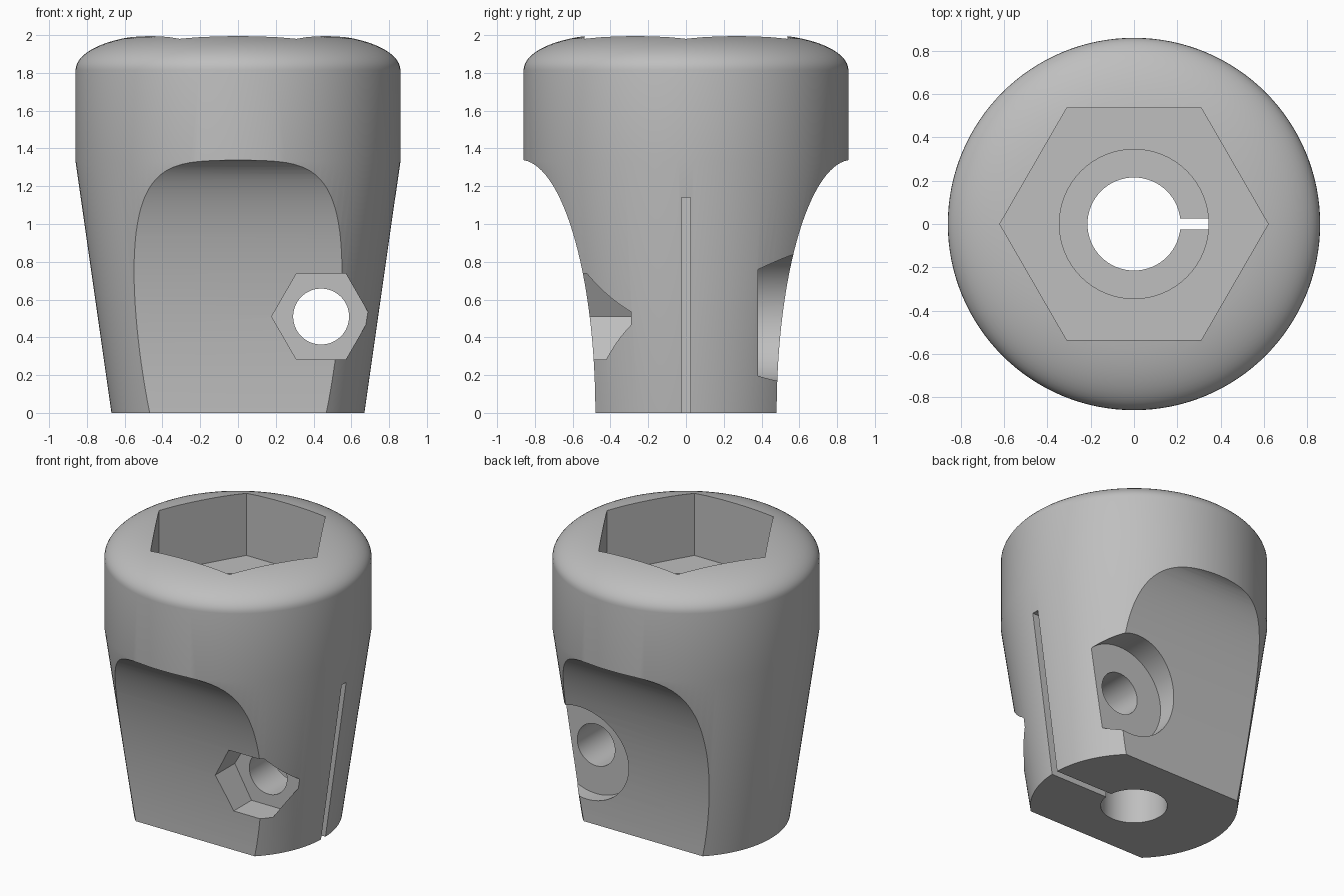
import bpy
import bmesh
from math import pi, sin, cos, sqrt

if "Cube" in bpy.data.objects:
    bpy.data.objects.remove(bpy.data.objects["Cube"])

SEGMENTS = 128

# Single grey plastic
grey = bpy.data.materials.new("grey_plastic")
grey.use_nodes = True
colour = (0.52, 0.52, 0.52, 1)
grey.diffuse_color = colour
grey.node_tree.nodes["Principled BSDF"].inputs["Base Color"].default_value = colour


def finish(name, bm):
    bmesh.ops.recalc_face_normals(bm, faces=bm.faces)
    mesh = bpy.data.meshes.new(name)
    bm.to_mesh(mesh)
    bm.free()
    mesh.materials.append(grey)
    obj = bpy.data.objects.new(name, mesh)
    bpy.context.collection.objects.link(obj)
    return obj


def lathe(name, profile):
    """Closed solid of revolution about z from (radius, height) points."""
    bm = bmesh.new()
    rings = []
    for r, z in profile:
        rings.append([bm.verts.new((r * cos(2 * pi * i / SEGMENTS),
                                    r * sin(2 * pi * i / SEGMENTS), z))
                      for i in range(SEGMENTS)])
    for low, high in zip(rings, rings[1:]):
        for i in range(SEGMENTS):
            j = (i + 1) % SEGMENTS
            bm.faces.new((low[i], low[j], high[j], high[i]))
    bm.faces.new(rings[0])
    bm.faces.new(rings[-1])
    return finish(name, bm)


def prism(name, outline, axis, start, end):
    """Extrude a 2D outline along an axis between two positions."""
    place = {"x": lambda a, b, t: (t, a, b),
             "y": lambda a, b, t: (a, t, b),
             "z": lambda a, b, t: (a, b, t)}[axis]
    bm = bmesh.new()
    caps = [[bm.verts.new(place(a, b, t)) for a, b in outline] for t in (start, end)]
    n = len(outline)
    for cap in caps:
        bm.faces.new(cap)
    for i in range(n):
        j = (i + 1) % n
        bm.faces.new((caps[0][i], caps[0][j], caps[1][j], caps[1][i]))
    return finish(name, bm)


def ngon(sides, radius, a=0, b=0):
    return [(a + radius * cos(2 * pi * i / sides),
             b + radius * sin(2 * pi * i / sides)) for i in range(sides)]


# Knob body: tapered skirt, straight collar and elliptical crown
profile = [(0.67, 0), (0.86, 1.33), (0.86, 1.815)]
for i in range(1, 17):
    a = pi / 2 * i / 16
    profile.append((0.40 + 0.46 * cos(a), 1.815 + 0.188 * sin(a)))
body = lathe("knob_body", profile)

cutters = []

# Concave grip scoops, front and back
for side, label in ((-1, "front"), (1, "back")):
    curve = [(side * (0.88 - 0.40 * cos(pi / 2 * i / 32)), 1.34 * sin(pi / 2 * i / 32))
             for i in range(33)]
    outline = [(side * 0.48, -0.1)] + curve + [(side * 1.2, 1.34), (side * 1.2, -0.1)]
    cutters.append(prism(label + "_scoop", outline, "x", -1.2, 1.2))

# Hex socket in the crown, counterbore and shaft hole
cutters.append(prism("hex_socket", ngon(6, 0.62), "z", 1.54, 2.2))
cutters.append(prism("counterbore", ngon(64, 0.345), "z", 1.14, 1.6))
cutters.append(prism("shaft_hole", ngon(64, 0.215), "z", -0.2, 1.3))

# Clamping slot on one side
slot = [(-0.025, -0.2), (0.025, -0.2), (0.025, 1.14), (-0.025, 1.14)]
cutters.append(prism("clamp_slot", slot, "x", 0.1, 1.2))

# Cross bolt: hole, nut pocket in front, round head pocket behind
bolt = (0.44, 0.51)
cutters.append(prism("bolt_hole", ngon(64, 0.148, *bolt), "y", -0.7, 0.7))
cutters.append(prism("nut_pocket", ngon(6, 0.262, *bolt), "y", -1.1, -0.29))
cutters.append(prism("head_pocket", ngon(96, 0.345, *bolt), "y", 0.38, 1.1))

# Cut everything out of the body
bpy.context.view_layer.objects.active = body
for cutter in cutters:
    cutter.hide_render = True
    cut = body.modifiers.new(cutter.name, "BOOLEAN")
    cut.operation = "DIFFERENCE"
    cut.solver = "EXACT"
    cut.object = cutter
    bpy.ops.object.modifier_apply(modifier=cut.name)
    bpy.data.objects.remove(cutter)

# Smooth walls with crisp edges
bpy.ops.object.select_all(action="DESELECT")
body.select_set(True)
bpy.ops.object.shade_smooth_by_angle(angle=pi / 6)
